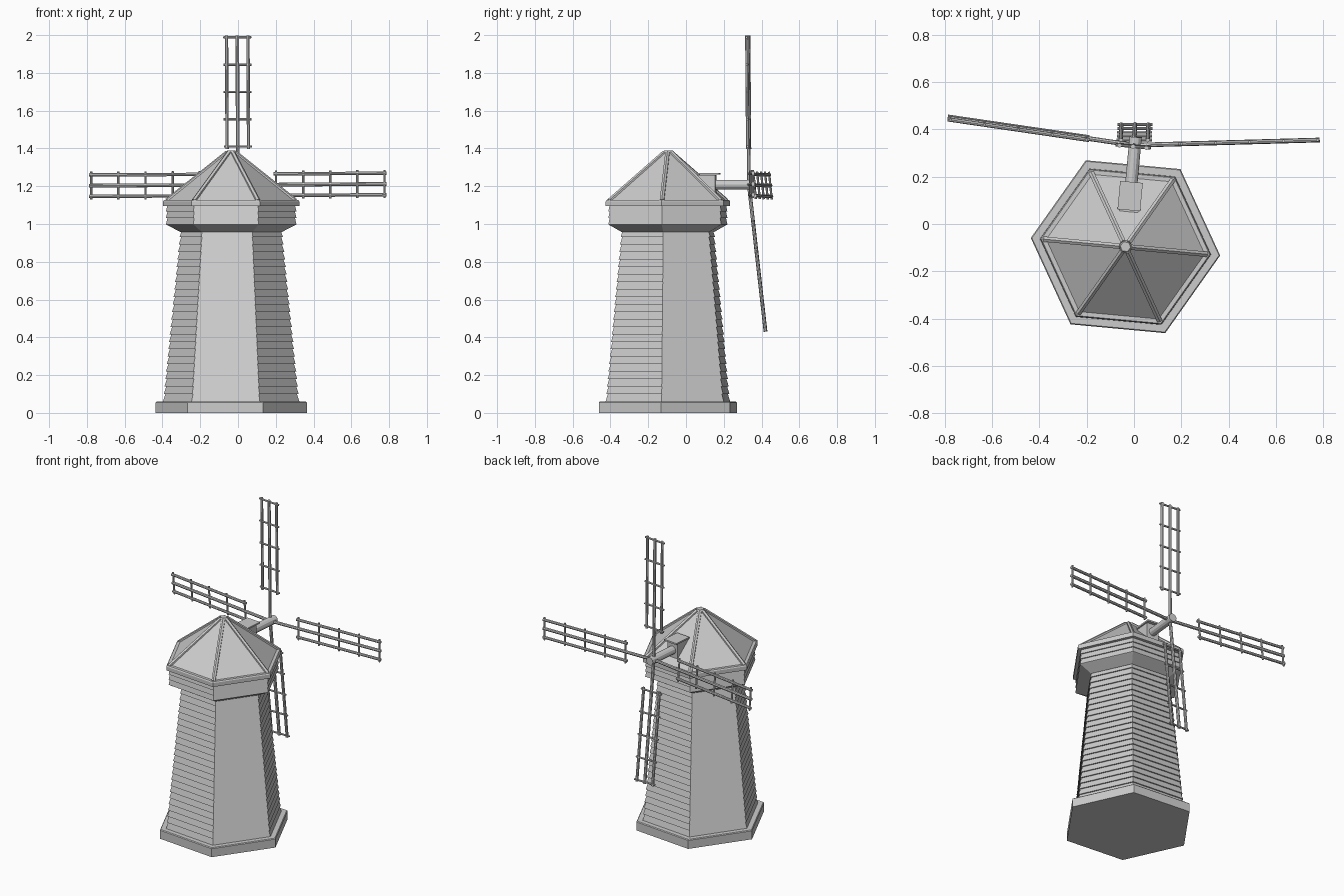
import bpy, bmesh, math
from mathutils import Vector, Matrix

if "Cube" in bpy.data.objects:
    bpy.data.objects.remove(bpy.data.objects["Cube"])

# Mill body frame: hexagon centre and slight turn about z
BODY = Matrix.Translation((-0.036, -0.096, 0)) @ Matrix.Rotation(math.radians(-5.3), 4, 'Z')


def finish(name, bm):
    bmesh.ops.recalc_face_normals(bm, faces=bm.faces)
    me = bpy.data.meshes.new(name)
    bm.to_mesh(me)
    bm.free()
    ob = bpy.data.objects.new(name, me)
    bpy.context.collection.objects.link(ob)
    return ob


def hex_stack(name, profile):
    """Six-sided solid through (radius, z) pairs, capped at both ends."""
    bm = bmesh.new()
    rings = [[bm.verts.new((r * math.cos(i * math.pi / 3), r * math.sin(i * math.pi / 3), z))
              for i in range(6)] for r, z in profile]
    for a, b in zip(rings, rings[1:]):
        for i in range(6):
            j = (i + 1) % 6
            bm.faces.new((a[i], a[j], b[j], b[i]))
    bm.faces.new(rings[0][::-1])
    bm.faces.new(rings[-1])
    bm.transform(BODY)
    return finish(name, bm)


def rod(bm, a, b, r, sides=8):
    a, b = Vector(a), Vector(b)
    d = b - a
    m = Matrix.Translation((a + b) / 2) @ d.to_track_quat('Z', 'Y').to_matrix().to_4x4()
    bmesh.ops.create_cone(bm, cap_ends=True, segments=sides, radius1=r, radius2=r,
                          depth=d.length, matrix=m)


def boards(r0, z0, r1, z1, n, lip):
    """Clapboard profile: every board's lower edge sticks out by lip."""
    pts = []
    for i in range(n):
        for t, extra in ((i / n, lip), ((i + 1) / n, 0)):
            pts.append((r0 + (r1 - r0) * t + extra, z0 + (z1 - z0) * t))
    return pts


# Base, boarded tower, boarded cap and eave
hex_stack("base", [(0.402, 0), (0.402, 0.055), (0.397, 0.06)])
hex_stack("tower", boards(0.354, 0.06, 0.262, 0.97, 23, 0.009))
hex_stack("cap_wall", [(0.27, 0.958), (0.342, 0.995)] + boards(0.339, 0.998, 0.339, 1.1, 3, 0.008))
hex_stack("eave", [(0.362, 1.095), (0.362, 1.12), (0.357, 1.127)])

# Roof with hip ribs and a small top cap
hex_stack("roof", [(0.345, 1.12), (0.02, 1.382)])
hex_stack("roof_cap", [(0.028, 1.365), (0.028, 1.38), (0.022, 1.389)])
bm = bmesh.new()
for i in range(6):
    c, s = math.cos(i * math.pi / 3), math.sin(i * math.pi / 3)
    rod(bm, (0.342 * c, 0.342 * s, 1.122), (0.02 * c, 0.02 * s, 1.378), 0.013, 6)
bm.transform(BODY)
finish("roof_ribs", bm)

# Dormer box with overhanging lid, where the shaft leaves the roof
bm = bmesh.new()
for size, pos in (((0.08, 0.13, 0.12), (0, 0.19, 1.2)), ((0.096, 0.12, 0.01), (0, 0.215, 1.266))):
    bmesh.ops.create_cube(bm, size=1, matrix=Matrix.Translation(pos) @ Matrix.Diagonal((*size, 1)))
bm.transform(BODY)
finish("dormer", bm)

# Shaft
bm = bmesh.new()
rod(bm, (0, 0.1, 1.208), (0, 0.465, 1.208), 0.026, 12)
bm.transform(BODY)
finish("shaft", bm)


def sail(name, tip, across):
    """Lattice sail: spar from hub to tip, two side bars and five rungs."""
    hub, tip, w = Vector((0, 0.333, 1.207)), Vector(tip), Vector(across).normalized()
    at = lambda dist: hub.lerp(tip, dist / 0.79)
    bm = bmesh.new()
    rod(bm, hub, tip, 0.010)
    for side in (-0.057, 0.057):
        rod(bm, at(0.19) + w * side, tip + w * side, 0.009)
    for i in range(5):
        p = at(0.203 + 0.1443 * i)
        rod(bm, p - w * 0.074, p + w * 0.074, 0.006)
    finish(name, bm)


sail("sail_top", (-0.004, 0.327, 1.998), (1, -0.09, 0))
sail("sail_bottom", (0.004, 0.421, 0.43), (1, 0, 0))
sail("sail_left", (-0.787, 0.448, 1.203), (0, -0.1, 1))
sail("sail_right", (0.785, 0.355, 1.212), (0, 0.0, 1))
